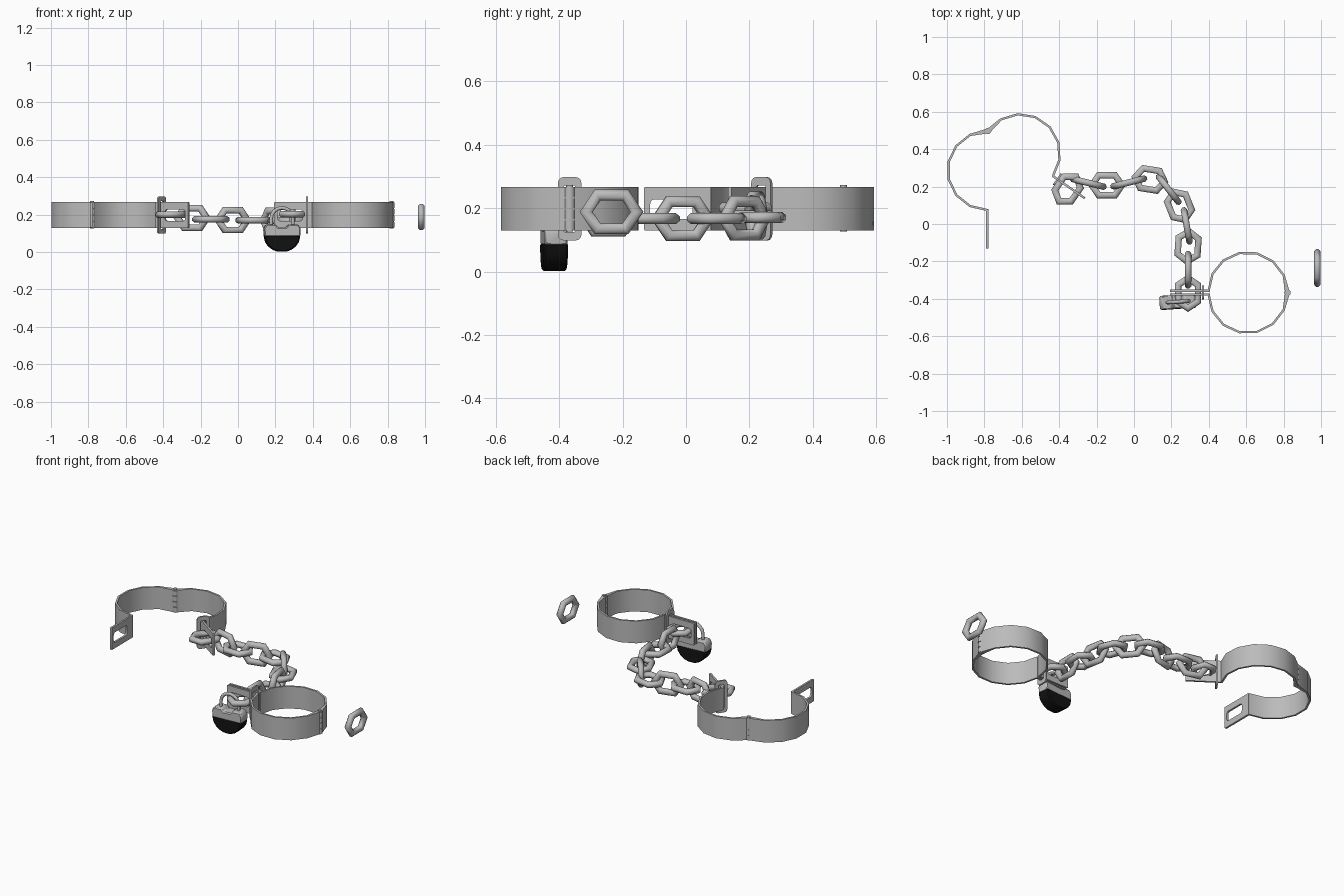
import bpy, bmesh
from math import sin, cos, pi, radians, atan2
from mathutils import Vector, Matrix

if "Cube" in bpy.data.objects:
    bpy.data.objects.remove(bpy.data.objects["Cube"])


def material(name, value):
    m = bpy.data.materials.new(name)
    m.use_nodes = True
    colour = (value, value, value, 1)
    m.diffuse_color = colour
    m.node_tree.nodes["Principled BSDF"].inputs["Base Color"].default_value = colour
    return m


STEEL = material("grey steel", 0.5)
BLACK = material("black", 0.006)
MID = 0.198      # height of the cuff centre line
TALL = 0.138     # height of the cuff band
R = 0.211        # cuff radius


def finish(name, bm, mat=STEEL, angle=35):
    bmesh.ops.recalc_face_normals(bm, faces=bm.faces)
    mesh = bpy.data.meshes.new(name)
    bm.to_mesh(mesh)
    bm.free()
    return place(name, mesh, mat, angle)


def place(name, mesh, mat=STEEL, angle=35):
    ob = bpy.data.objects.new(name, mesh)
    bpy.context.collection.objects.link(ob)
    if not mesh.materials:
        mesh.materials.append(mat)
    bpy.ops.object.select_all(action='DESELECT')
    ob.select_set(True)
    bpy.context.view_layer.objects.active = ob
    bpy.ops.object.shade_smooth_by_angle(angle=radians(angle))
    return ob


def skin(bm, rings):
    """Join closed rings of equal count into a tube that closes on itself."""
    vs = [[bm.verts.new(p) for p in ring] for ring in rings]
    for i, a in enumerate(vs):
        b = vs[(i + 1) % len(vs)]
        for j in range(len(a)):
            k = (j + 1) % len(a)
            bm.faces.new((a[j], a[k], b[k], b[j]))


def rounded(x0, x1, z0, z1, r, y):
    pts = []
    corners = ((x1 - r, z1 - r), (x0 + r, z1 - r), (x0 + r, z0 + r), (x1 - r, z0 + r))
    for q, (cx, cz) in enumerate(corners):
        for s in range(4):
            a = pi / 2 * (q + s / 3)
            pts.append((cx + r * cos(a), y, cz + r * sin(a)))
    return pts


def slotted_plate(name, outer, inner, thick, matrix):
    """Flat plate in the local xz plane with a rounded slot."""
    bm = bmesh.new()
    t = thick / 2
    skin(bm, [rounded(*outer, -t), rounded(*outer, t), rounded(*inner, t), rounded(*inner, -t)])
    bm.transform(matrix)
    return finish(name, bm)


def cuff_half(name, centre, d, side, gap=0.0):
    """Half ring from the hinge round to a slotted hasp tab pointing along d."""
    c = Vector((*centre, MID))
    d = Vector((*d, 0)).normalized()
    n = Vector((-d.y, d.x, 0)) * side
    bm = bmesh.new()
    rows = []
    for i in range(8):
        a = pi * i / 7
        out = -d * cos(a) + n * sin(a)
        t = 0.013 if i == 0 else 0.006
        shift = n * gap * i / 7
        row = [c + shift + out * (R + s * t) + Vector((0, 0, z * TALL / 2))
               for s, z in ((-1, -1), (1, -1), (1, 1), (-1, 1))]
        rows.append([bm.verts.new(p) for p in row])
    for a, b in zip(rows, rows[1:]):
        for j in range(4):
            k = (j + 1) % 4
            bm.faces.new((a[j], a[k], b[k], b[j]))
    bm.faces.new(rows[0])
    bm.faces.new(rows[-1])
    finish(name, bm)
    # hasp tab
    start = c + d * R + n * gap
    h = TALL / 2
    m = Matrix.Translation(start) @ Matrix.Rotation(atan2(d.y, d.x), 4, 'Z')
    slotted_plate(name + "_tab", (-0.004, 0.207, -h, h, 0.004),
                  (0.055, 0.188, -0.032, 0.03, 0.015), 0.012, m)
    return m


def keeper(name, m):
    """Upright loop that slips over the tab."""
    m = m @ Matrix.Translation((0.03, 0, 0)) @ Matrix.Rotation(pi / 2, 4, 'Z')
    slotted_plate(name, (-0.037, 0.037, -0.1, 0.1, 0.018),
                  (-0.018, 0.018, -0.074, 0.074, 0.006), 0.01, m)


def cylinder(name, x, y, z0, z1, r):
    bm = bmesh.new()
    bmesh.ops.create_cone(bm, cap_ends=True, segments=12, radius1=r, radius2=r, depth=z1 - z0,
                          matrix=Matrix.Translation((x, y, (z0 + z1) / 2)))
    return finish(name, bm)


def hinge(name, x, y):
    z0, step = MID - TALL / 2, TALL / 4
    for i in range(4):
        cylinder(f"{name}_knuckle_{i + 1}", x, y, z0 + i * step + 0.002, z0 + (i + 1) * step - 0.002, 0.017)
    cylinder(name + "_pin", x, y, z0 - 0.003, z0 + TALL + 0.006, 0.011)


# Closed cuff
closed = (0.61, -0.367)
cuff_half("closed_cuff_front", closed, (-1, 0), 1, 0.01)
cuff_half("closed_cuff_back", closed, (-1, 0), -1, 0.01)
keeper("closed_keeper", Matrix.Translation((closed[0] - R, closed[1], MID)) @ Matrix.Rotation(pi, 4, 'Z'))
hinge("closed_hinge", closed[0] + R, closed[1])

# Open cuff
inner_m = cuff_half("open_cuff_inner", (-0.607, 0.376), (0.822, -0.569), 1)
cuff_half("open_cuff_outer", (-0.785, 0.286), (0, -1), -1)
keeper("open_keeper", inner_m)
hinge("open_hinge", -0.781, 0.497)

# Hexagonal chain link, long axis x, lying flat
path = [Vector(p) for p in ((0.08, 0), (0.044, 0.053), (-0.044, 0.053),
                            (-0.08, 0), (-0.044, -0.053), (0.044, -0.053))]
bm = bmesh.new()
rings = []
for i, p in enumerate(path):
    e1 = (p - path[i - 1]).normalized()
    e2 = (path[(i + 1) % 6] - p).normalized()
    n1, n2 = Vector((e1.y, -e1.x)), Vector((e2.y, -e2.x))
    mitre = (n1 + n2) / (1 + n1.dot(n2))
    rings.append([(*(p + mitre * 0.0185 * cos(a)), 0.0185 * sin(a))
                  for a in (2 * pi * (k + 0.5) / 8 for k in range(8))])
skin(bm, rings)
first = finish("loose_link", bm, angle=48)
first.location = (0.98, -0.235, 0.188)
first.rotation_euler = (pi / 2, 0, pi / 2)

# Chain: x, y, z, heading; every second link stands upright
chain = [(0.289, -0.37, 0.203, 90), (0.289, -0.245, 0.18, 90), (0.289, -0.12, 0.167, 86),
         (0.282, -0.01, 0.167, 100), (0.243, 0.097, 0.167, 112), (0.185, 0.185, 0.168, 128),
         (0.085, 0.238, 0.17, -9), (-0.028, 0.222, 0.171, 14), (-0.145, 0.207, 0.175, 0),
         (-0.245, 0.22, 0.182, -14), (-0.355, 0.187, 0.2, 55)]
for i, (x, y, z, yaw) in enumerate(chain):
    ob = place(f"chain_link_{i + 1}", first.data, angle=48)
    ob.location = (x, y, z)
    ob.rotation_euler = (pi / 2 if i % 2 else 0, 0, radians(yaw))

# Padlock
LOCK = Matrix.Translation((0.235, -0.416, 0)) @ Matrix.Rotation(radians(4), 4, 'Z')


def prism(name, half, depth, mat):
    """Mirror a half profile in x and extrude it through y."""
    profile = half + [(-x, z) for x, z in reversed(half)]
    bm = bmesh.new()
    ends = [[bm.verts.new((x, y, z)) for x, z in profile] for y in (-depth / 2, depth / 2)]
    for end in ends:
        bm.faces.new(end)
    for j in range(len(profile)):
        k = (j + 1) % len(profile)
        bm.faces.new((ends[0][j], ends[0][k], ends[1][k], ends[1][j]))
    bm.transform(LOCK)
    ob = finish(name, bm, mat)
    bevel = ob.modifiers.new("bevel", 'BEVEL')
    bevel.width = 0.006
    bevel.segments = 1
    return ob


bowl = [(0.097 * sin(a), 0.09 - 0.09 * cos(a)) for a in (radians(d) for d in (12, 30, 48, 66, 90))]
prism("padlock_body", bowl, 0.076, BLACK)
prism("padlock_cap", [(0.096, 0.082), (0.099, 0.125), (0.086, 0.148), (0.036, 0.148), (0.022, 0.132)],
      0.072, STEEL)

# Padlock shackle
curve = bpy.data.curves.new("padlock_shackle", 'CURVE')
curve.dimensions = '3D'
curve.bevel_depth = 0.01
curve.bevel_resolution = 2
arc = [(0.058, 0.13)] + [(0.058 * cos(pi * k / 8), 0.178 + 0.058 * sin(pi * k / 8)) for k in range(9)]
arc.append((-0.058, 0.13))
spline = curve.splines.new('POLY')
spline.points.add(len(arc) - 1)
for point, (x, z) in zip(spline.points, arc):
    point.co = (*(LOCK @ Vector((x, 0, z))), 1)
curve.materials.append(STEEL)
bpy.context.collection.objects.link(bpy.data.objects.new("padlock_shackle", curve))
